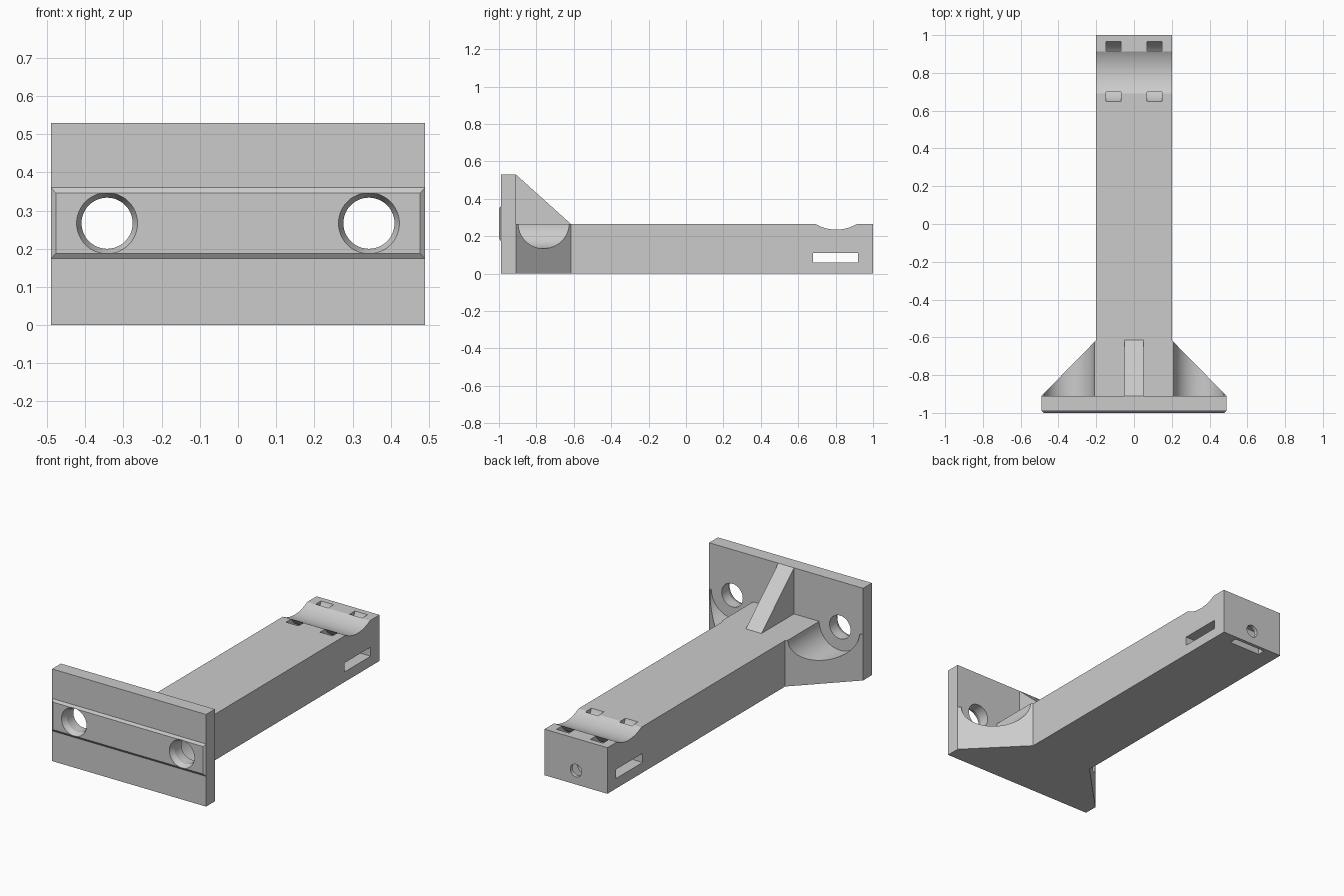
import bpy, bmesh
from math import cos, sin, pi, radians

cube = bpy.data.objects.get("Cube")
if cube:
    bpy.data.objects.remove(cube, do_unlink=True)

grey = bpy.data.materials.new("plain_grey")
grey.use_nodes = True
grey.diffuse_color = (0.6, 0.6, 0.6, 1)
grey.node_tree.nodes["Principled BSDF"].inputs["Base Color"].default_value = (0.6, 0.6, 0.6, 1)

PLACE = {
    "x": lambda a, b, t: (t, a, b),
    "y": lambda a, b, t: (a, t, b),
    "z": lambda a, b, t: (a, b, t),
}


def loft(name, axis, start, t0, end, t1):
    """Solid between two outlines with equal point counts."""
    bm = bmesh.new()
    rings = [[bm.verts.new(PLACE[axis](a, b, t)) for a, b in pts]
             for pts, t in ((start, t0), (end, t1))]
    n = len(start)
    for ring in rings:
        bm.faces.new(ring)
    for i in range(n):
        j = (i + 1) % n
        bm.faces.new((rings[0][i], rings[0][j], rings[1][j], rings[1][i]))
    bmesh.ops.recalc_face_normals(bm, faces=bm.faces)
    mesh = bpy.data.meshes.new(name)
    bm.to_mesh(mesh)
    bm.free()
    mesh.materials.append(grey)
    obj = bpy.data.objects.new(name, mesh)
    bpy.context.collection.objects.link(obj)
    return obj


def prism(name, axis, outline, t0, t1):
    return loft(name, axis, outline, t0, outline, t1)


def rect(a0, a1, b0, b1):
    return [(a0, b0), (a1, b0), (a1, b1), (a0, b1)]


def arc(a, b, r, first=0.0, last=2 * pi, steps=48, closed=True):
    count = steps if closed else steps + 1
    return [(a + r * cos(first + (last - first) * i / steps),
             b + r * sin(first + (last - first) * i / steps)) for i in range(count)]


def cut(obj, cutters):
    bpy.context.view_layer.objects.active = obj
    for cutter in cutters:
        cutter.hide_render = True
        mod = obj.modifiers.new("cut", "BOOLEAN")
        mod.operation = "DIFFERENCE"
        mod.solver = "EXACT"
        mod.object = cutter
        bpy.ops.object.modifier_apply(modifier=mod.name)


TOP, HALF, WIDE = 0.265, 0.2, 0.49
PLATE_BACK, GUSSET_END = -0.91, -0.615
SCREW_X, SCREW_Z = 0.343, 0.267

# Arm with flared gussets
right = [(WIDE, PLATE_BACK), (HALF, GUSSET_END), (HALF, 1)]
arm = prism("arm", "z", right + [(-x, y) for x, y in reversed(right)], 0, TOP)

# Plate, raised strip and upper rib
plate = prism("mounting_plate", "y", rect(-WIDE, WIDE, 0, 0.53), -0.99, PLATE_BACK)
strip = loft("raised_strip", "y", rect(-WIDE, WIDE, 0.174, 0.36), -0.99,
             rect(-0.477, 0.477, 0.188, 0.346), -1)
rib = prism("upper_rib", "x", [(PLATE_BACK, TOP), (GUSSET_END, TOP), (PLATE_BACK, 0.53)],
            -0.05, 0.05)

# Screw holes, countersinks and screw head clearance
holes, clearance = [], []
for side in (-1, 1):
    x = side * SCREW_X
    holes.append(prism("screw_hole_cutter", "y", arc(x, SCREW_Z, 0.067), -1.1, -0.8))
    holes.append(loft("countersink_cutter", "y", arc(x, SCREW_Z, 0.0843), -1.01,
                      arc(x, SCREW_Z, 0.067), -0.97))
    clearance.append(prism("clearance_cutter", "y", arc(x, SCREW_Z, 0.133, steps=64),
                           -0.95, -0.5))

# Saddle on the far end and curved strap channels below it
saddle = prism("saddle_cutter", "x", arc(0.803, 0.455, 0.22, steps=96), -0.3, 0.3)
a0, a1 = radians(175), radians(365)
band = (arc(0.807, 0.326, 0.171, a0, a1, 32, False)
        + arc(0.807, 0.326, 0.126, a1, a0, 32, False))
channels = [prism("channel_cutter", "x", band, c - 0.04, c + 0.04) for c in (-0.108, 0.108)]

# Side slot, end hole and nut pocket
slot = prism("slot_cutter", "x", rect(0.68, 0.92, 0.058, 0.11), -0.3, 0.3)
end_hole = prism("end_hole_cutter", "y", arc(0, 0.08, 0.036), 0.85, 1.1)
pocket = prism("pocket_cutter", "z", rect(-0.1, 0.1, 0.935, 0.98), -0.1, 0.13)

cutters = clearance + [saddle] + channels + [slot, end_hole, pocket]
cut(arm, cutters)
cut(plate, holes)
cut(strip, holes)
for helper in cutters + holes:
    bpy.data.objects.remove(helper, do_unlink=True)

# Smooth curved walls, crisp edges
for obj in (arm, plate, strip, rib):
    bpy.ops.object.select_all(action="DESELECT")
    obj.select_set(True)
    bpy.context.view_layer.objects.active = obj
    bpy.ops.object.shade_smooth_by_angle(angle=radians(20))
